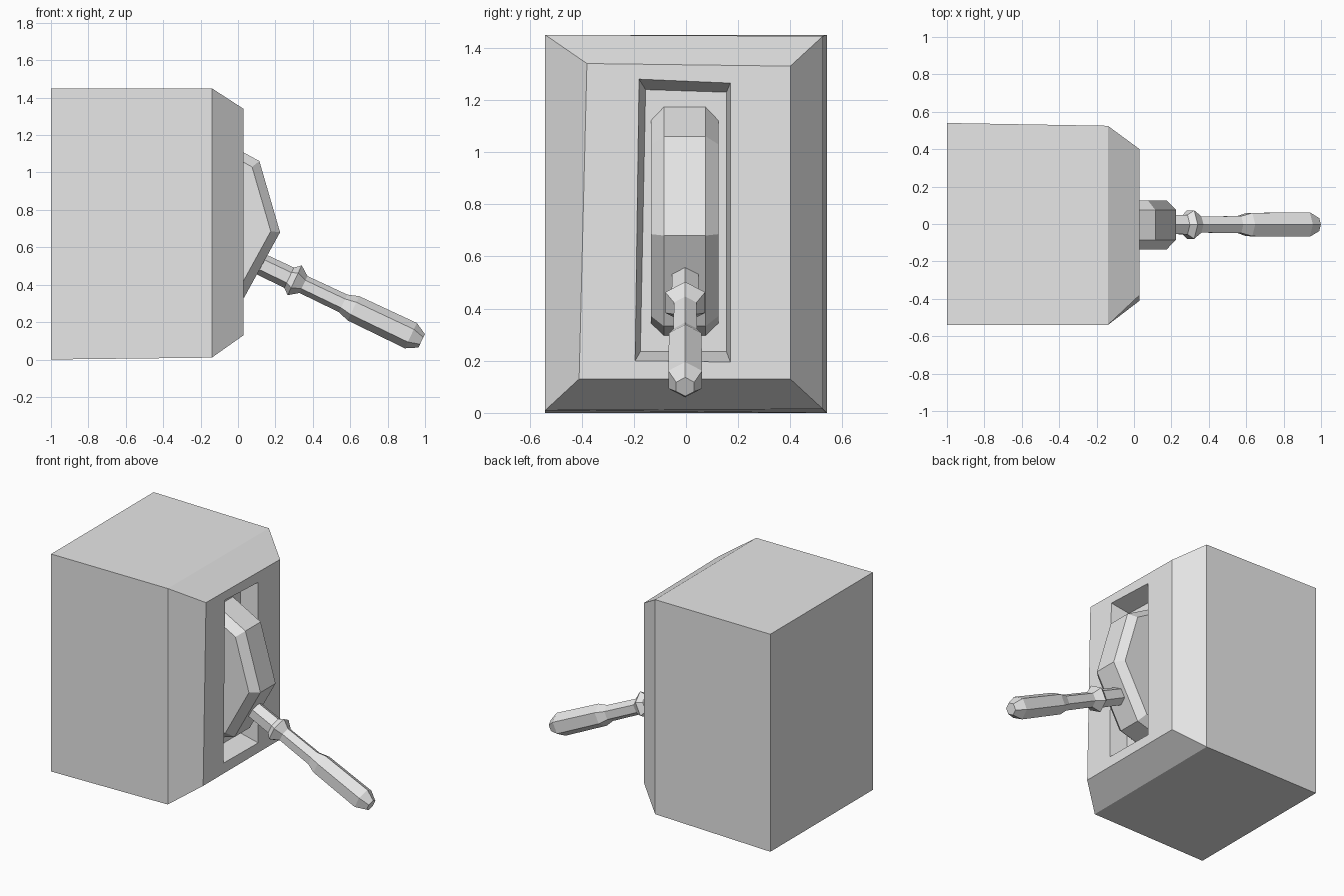
import bpy, bmesh, math
from mathutils import Vector

if "Cube" in bpy.data.objects:
    bpy.data.objects.remove(bpy.data.objects["Cube"], do_unlink=True)

grey = bpy.data.materials.new("plain_grey")
grey.use_nodes = True
colour = (0.8, 0.8, 0.8, 1)
grey.diffuse_color = colour
grey.node_tree.nodes["Principled BSDF"].inputs["Base Color"].default_value = colour


def loft(name, rings):
    """Bridge rings of equal length with quads and cap both ends."""
    bm = bmesh.new()
    loops = [[bm.verts.new(p) for p in ring] for ring in rings]
    n = len(loops[0])
    for a, b in zip(loops, loops[1:]):
        for i in range(n):
            j = (i + 1) % n
            bm.faces.new((a[i], a[j], b[j], b[i]))
    bm.faces.new(loops[0])
    bm.faces.new(loops[-1])
    bmesh.ops.recalc_face_normals(bm, faces=bm.faces)
    mesh = bpy.data.meshes.new(name)
    bm.to_mesh(mesh)
    bm.free()
    mesh.materials.append(grey)
    obj = bpy.data.objects.new(name, mesh)
    bpy.context.collection.objects.link(obj)
    return obj


def ring_at(x, corners):
    return [Vector((x, y, z)) for y, z in corners]


# Housing: slightly uneven box, bevelled front and tapered slot
loft("housing", [
    ring_at(-1.0, [(-0.54, 1.45), (0.54, 1.45), (0.54, 0), (-0.54, 0)]),
    ring_at(-0.14, [(-0.54, 1.45), (0.525, 1.445), (0.525, 0.015), (-0.54, 0.01)]),
    ring_at(0.03, [(-0.38, 1.34), (0.4, 1.33), (0.4, 0.13), (-0.41, 0.13)]),
    ring_at(0.03, [(-0.18, 1.28), (0.17, 1.265), (0.17, 0.195), (-0.195, 0.2)]),
    ring_at(-0.09, [(-0.155, 1.24), (0.155, 1.23), (0.155, 0.235), (-0.175, 0.235)]),
])

# Wheel: eight-sided disc with bevelled rim, half sunk in the slot
hub = Vector((-0.29, 0, 0.737))


def wheel_ring(y, radius):
    angles = [math.radians(45 * i - 6.3) for i in range(8)]
    return [hub + Vector((radius * math.cos(a), y, radius * math.sin(a))) for a in angles]


loft("wheel", [wheel_ring(y, r) for y, r in
               [(-0.135, 0.468), (-0.085, 0.518), (0.075, 0.518), (0.125, 0.468)]])

# Lever: six-sided turned handle with a collar, sloping down and outwards
tip = Vector((0.982, -0.003, 0.1))
axis = Vector((0.903, 0, -0.43)).normalized()
up = Vector((-axis.z, 0, axis.x))
side = Vector((0, 1, 0))


def lever_ring(s, radius):
    angles = [math.radians(60 * i) for i in range(6)]
    return [tip + axis * s + up * radius * math.cos(a) + side * radius * math.sin(a)
            for a in angles]


loft("lever", [lever_ring(s, r) for s, r in
               [(-1.04, 0.058), (-0.785, 0.06), (-0.752, 0.088), (-0.7, 0.05),
                (-0.465, 0.052), (-0.404, 0.072), (-0.064, 0.075), (0, 0.04)]])
